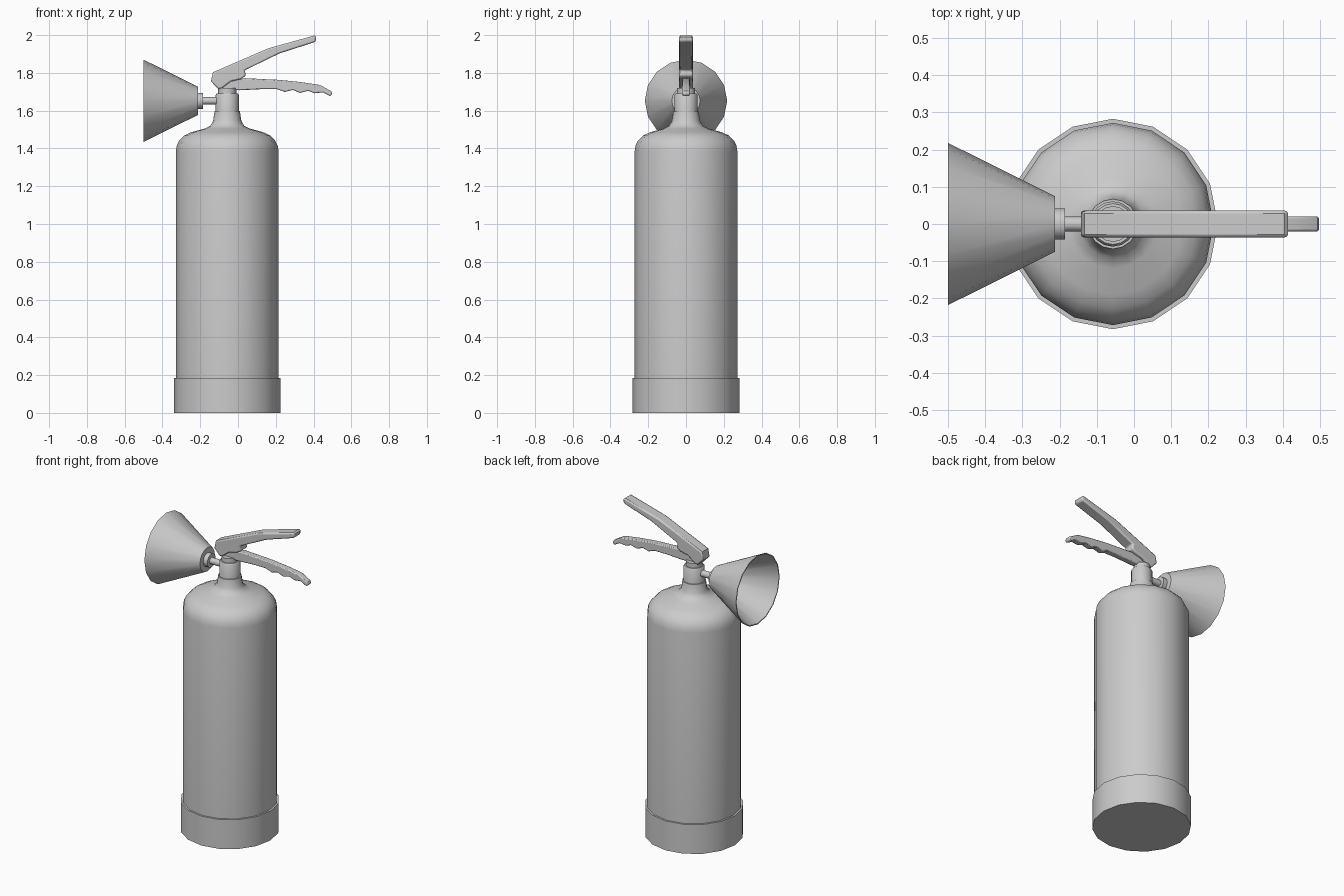
import bpy, bmesh, math
from mathutils import Matrix

if "Cube" in bpy.data.objects:
    bpy.data.objects.remove(bpy.data.objects["Cube"])

CX = -0.057      # cylinder axis
HORN_Z = 1.652   # horn axis height


def finish(name, bm, angle=35):
    bmesh.ops.recalc_face_normals(bm, faces=bm.faces)
    me = bpy.data.meshes.new(name)
    bm.to_mesh(me)
    bm.free()
    ob = bpy.data.objects.new(name, me)
    bpy.context.collection.objects.link(ob)
    bpy.ops.object.select_all(action='DESELECT')
    ob.select_set(True)
    bpy.context.view_layer.objects.active = ob
    bpy.ops.object.shade_smooth_by_angle(angle=math.radians(angle))
    return ob


def lathe(name, profile, matrix, sides=16):
    """Revolve (radius, height) points about local z, with end caps."""
    bm = bmesh.new()
    rings = []
    for r, h in profile:
        rings.append([bm.verts.new(matrix @ Matrix.Rotation(2 * math.pi * i / sides, 4, 'Z')
                                   @ Matrix.Translation((r, 0, h)).to_translation())
                      for i in range(sides)])
    for a, b in zip(rings, rings[1:]):
        for i in range(sides):
            j = (i + 1) % sides
            bm.faces.new((a[i], a[j], b[j], b[i]))
    bm.faces.new(rings[0])
    bm.faces.new(rings[-1])
    return finish(name, bm)


def lever(name, outline, half_width, bevel):
    """Extrude an x-z outline symmetrically along y and soften its edges."""
    bm = bmesh.new()
    face = bm.faces.new([bm.verts.new((x, -half_width, z)) for x, z in outline])
    ext = bmesh.ops.extrude_face_region(bm, geom=[face])
    for v in ext['geom']:
        if isinstance(v, bmesh.types.BMVert):
            v.co.y = half_width
    ob = finish(name, bm)
    mod = ob.modifiers.new("soft_edges", 'BEVEL')
    mod.width = bevel
    mod.segments = 2
    mod.limit_method = 'ANGLE'
    mod.angle_limit = math.radians(60)
    return ob


upright = Matrix.Translation((CX, 0, 0))
sideways = Matrix.Translation((0, 0, HORN_Z)) @ Matrix.Rotation(math.pi / 2, 4, 'Y')

# Tank and foot ring
lathe("base_ring", [(0.283, 0), (0.283, 0.185), (0.268, 0.185)], upright)
lathe("tank", [(0.272, 0.15), (0.272, 1.385), (0.267, 1.415), (0.253, 1.443),
               (0.228, 1.468), (0.19, 1.486), (0.12, 1.505), (0.09, 1.52),
               (0.075, 1.545), (0.067, 1.597), (0.058, 1.597)], upright)

# Valve
lathe("valve_neck", [(0.061, 1.56), (0.061, 1.683), (0.055, 1.692)], upright)
lathe("valve_cap", [(0.048, 1.68), (0.048, 1.72)], upright)

# Horn, collar and pipe lie along x
lathe("nozzle_pipe", [(0.02, -0.2), (0.02, -0.08)], sideways)
lathe("nozzle_collar", [(0.042, -0.22), (0.042, -0.185)], sideways)
lathe("horn", [(0.075, -0.213), (0.218, -0.5), (0.212, -0.5), (0.068, -0.22)], sideways)

# Squeeze levers
lever("upper_lever", [(-0.143, 1.755), (-0.133, 1.803), (0.16, 1.93), (0.405, 1.998),
                      (0.414, 1.99), (0.412, 1.965), (0.22, 1.903), (0.036, 1.814),
                      (0.042, 1.785), (0.016, 1.767), (-0.037, 1.755), (-0.085, 1.718),
                      (-0.105, 1.715)], 0.036, 0.008)
lever("lower_lever", [(-0.1, 1.712), (-0.085, 1.722), (-0.035, 1.755), (0.035, 1.772),
                      (0.22, 1.763), (0.335, 1.751), (0.435, 1.736), (0.493, 1.703),
                      (0.499, 1.69), (0.489, 1.676), (0.45, 1.697), (0.405, 1.692),
                      (0.372, 1.705), (0.328, 1.694), (0.29, 1.71), (0.248, 1.699),
                      (0.205, 1.714), (0.125, 1.714), (0.01, 1.708)], 0.02, 0.006)
